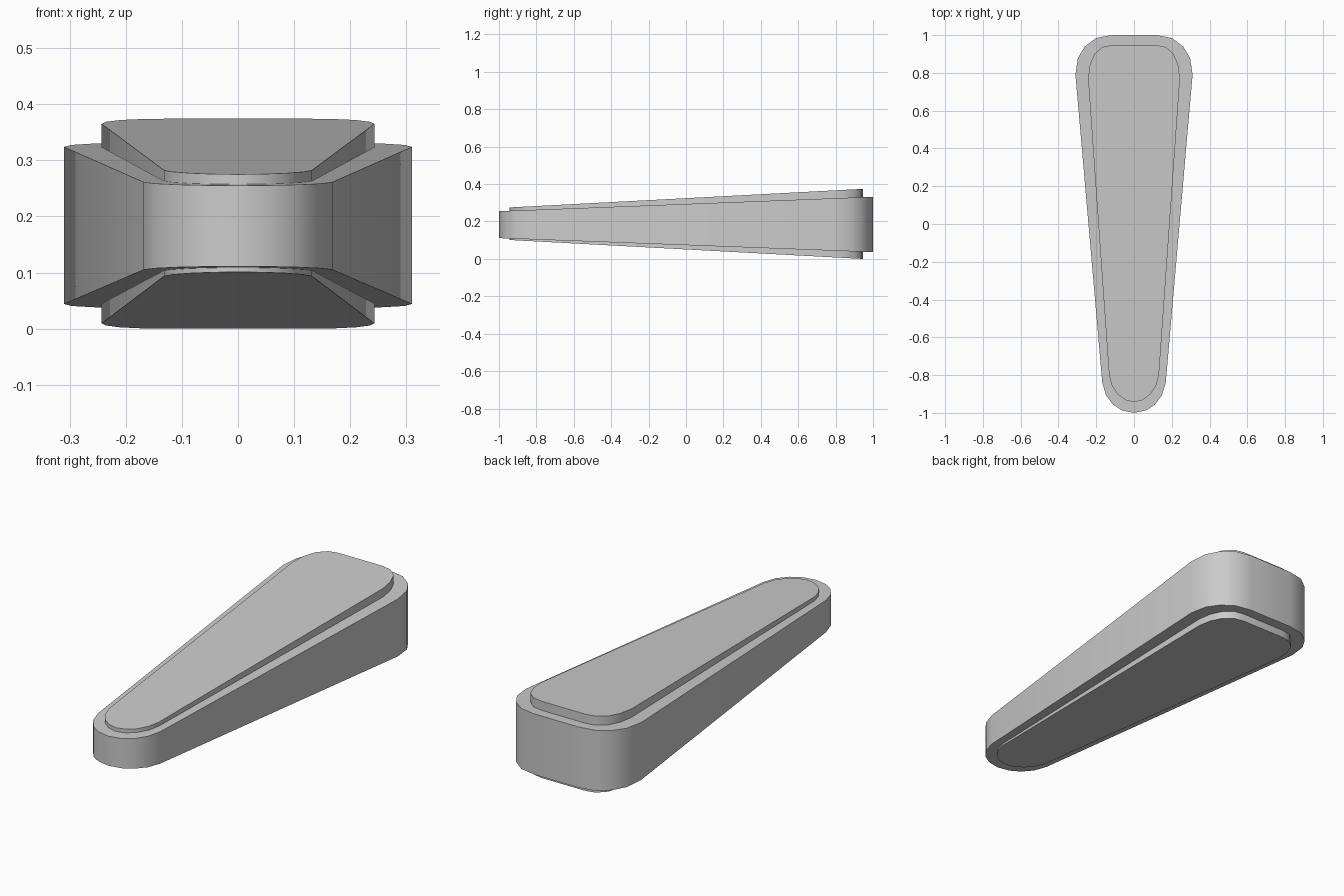
import bpy, bmesh, math

cube = bpy.data.objects.get("Cube")
if cube:
    bpy.data.objects.remove(cube, do_unlink=True)

grey = bpy.data.materials.new("plain_grey")
grey.use_nodes = True
colour = (0.6, 0.6, 0.6, 1)
grey.diffuse_color = colour
grey.node_tree.nodes["Principled BSDF"].inputs["Base Color"].default_value = colour


def wedge(name, half, bottom, top):
    """Mirror a half outline and cap it with sloped planes.
    bottom and top give heights at y = -1 and y = 1."""
    outline = half + [(-x, y) for x, y in reversed(half) if x > 0]

    def height(ends, y):
        return ends[0] + (ends[1] - ends[0]) * (y + 1) / 2

    bm = bmesh.new()
    low = [bm.verts.new((x, y, height(bottom, y))) for x, y in outline]
    high = [bm.verts.new((x, y, height(top, y))) for x, y in outline]
    bm.faces.new(list(reversed(low)))
    bm.faces.new(high)
    n = len(outline)
    for i in range(n):
        j = (i + 1) % n
        bm.faces.new((low[i], low[j], high[j], high[i]))
    bmesh.ops.recalc_face_normals(bm, faces=bm.faces)
    mesh = bpy.data.meshes.new(name)
    bm.to_mesh(mesh)
    bm.free()
    mesh.materials.append(grey)
    obj = bpy.data.objects.new(name, mesh)
    bpy.context.collection.objects.link(obj)
    bpy.ops.object.select_all(action='DESELECT')
    obj.select_set(True)
    bpy.context.view_layer.objects.active = obj
    bpy.ops.object.shade_smooth_by_angle(angle=math.radians(35))
    return obj


# Outer tapered body
wedge("tapered_body",
      [(0, -1), (0.063, -0.987), (0.11, -0.957), (0.148, -0.907), (0.168, -0.84),
       (0.31, 0.79), (0.297, 0.88), (0.26, 0.94), (0.2, 0.985), (0.12, 1)],
      (0.111, 0.036), (0.255, 0.332))

# Narrower core standing proud above and below the body
wedge("raised_core",
      [(0, -0.943), (0.046, -0.932), (0.086, -0.902), (0.117, -0.855), (0.132, -0.8),
       (0.243, 0.77), (0.235, 0.84), (0.21, 0.9), (0.168, 0.937), (0.12, 0.947)],
      (0.104, -0.003), (0.272, 0.377))
